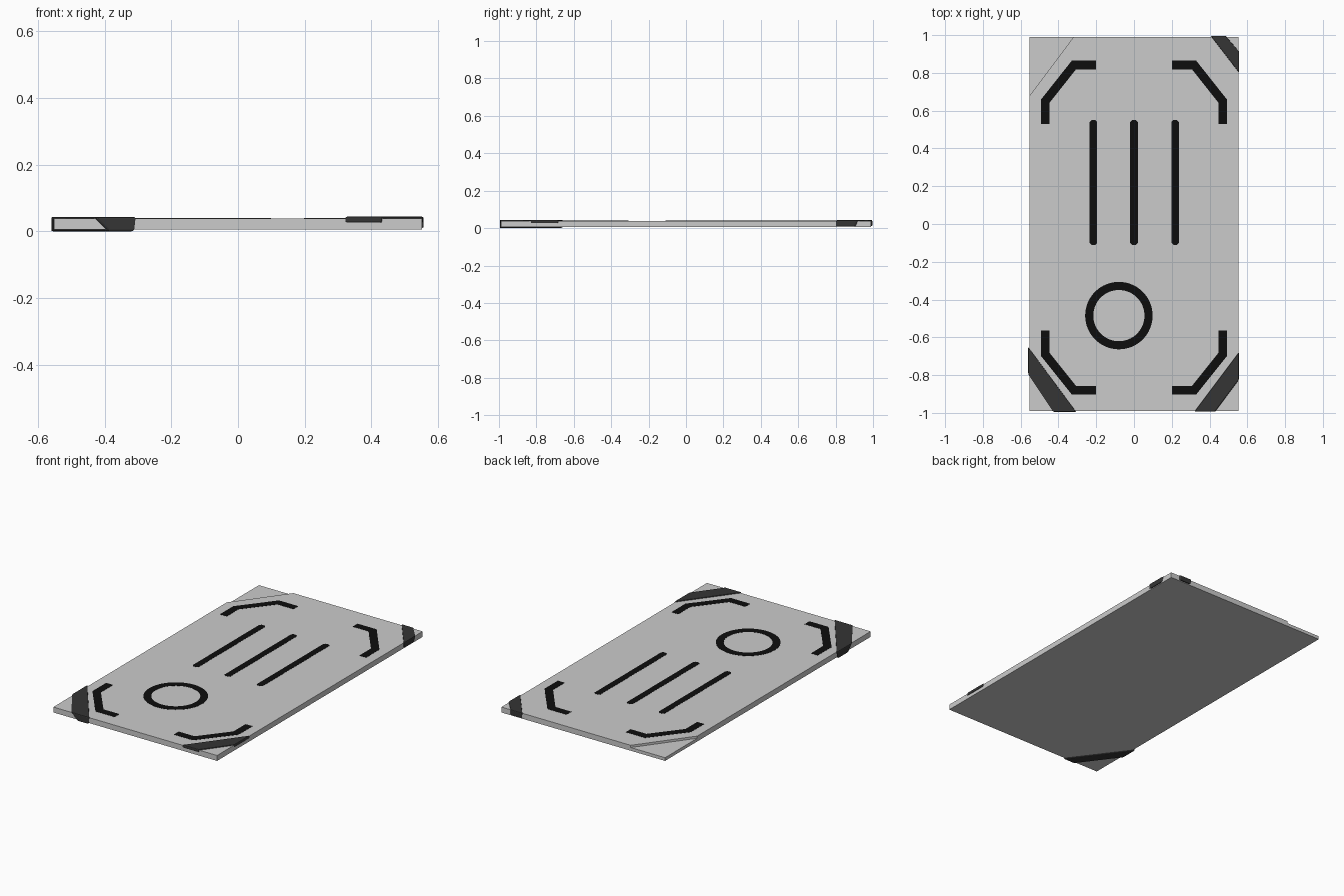
import bpy, bmesh, math
from mathutils import Vector

if "Cube" in bpy.data.objects:
    bpy.data.objects.remove(bpy.data.objects["Cube"])


def material(name, rgb):
    m = bpy.data.materials.new(name)
    m.diffuse_color = (*rgb, 1)
    m.use_nodes = True
    m.node_tree.nodes["Principled BSDF"].inputs["Base Color"].default_value = m.diffuse_color
    return m


CARD = material("light grey", (0.60, 0.60, 0.60))
BAND = material("dark grey", (0.035, 0.035, 0.035))
INK = material("black", (0.004, 0.004, 0.004))


def add(name, bm, mat):
    bmesh.ops.recalc_face_normals(bm, faces=bm.faces)
    me = bpy.data.meshes.new(name)
    bm.to_mesh(me)
    bm.free()
    me.materials.append(mat)
    ob = bpy.data.objects.new(name, me)
    bpy.context.collection.objects.link(ob)
    return ob


def loft(name, low, high, z0, z1, mat, bevel=0):
    """Solid between a lower and an upper outline."""
    bm = bmesh.new()
    a = [bm.verts.new((x, y, z0)) for x, y in low]
    b = [bm.verts.new((x, y, z1)) for x, y in high]
    n = len(a)
    bm.faces.new(a[::-1])
    bm.faces.new(b)
    for i in range(n):
        j = (i + 1) % n
        bm.faces.new((a[i], a[j], b[j], b[i]))
    ob = add(name, bm, mat)
    if bevel:
        m = ob.modifiers.new("soft edge", 'BEVEL')
        m.width, m.segments = bevel, 2
        m.limit_method = 'ANGLE'
    return ob


def stroke(name, path, width, closed=False):
    """Thin mitred line plate lying on the cover."""
    p = [Vector(q) for q in path]
    n = len(p)
    left, right = [], []
    for i in range(n):
        d0 = p[i] - p[i - 1] if closed or i else p[1] - p[0]
        d1 = p[(i + 1) % n] - p[i] if closed or i < n - 1 else d0
        n0 = Vector((-d0.y, d0.x)).normalized()
        n1 = Vector((-d1.y, d1.x)).normalized()
        m = (n0 + n1).normalized()
        m *= width / 2 / m.dot(n0)
        left.append(p[i] + m)
        right.append(p[i] - m)
    bm = bmesh.new()
    L = [bm.verts.new((v.x, v.y, 0.0385)) for v in left]
    R = [bm.verts.new((v.x, v.y, 0.0385)) for v in right]
    for i in range(n if closed else n - 1):
        j = (i + 1) % n
        bm.faces.new((L[i], R[i], R[j], L[j]))
    ret = bmesh.ops.extrude_face_region(bm, geom=bm.faces[:])
    for v in ret["geom"]:
        if isinstance(v, bmesh.types.BMVert):
            v.co.z += 0.0015
    return add(name, bm, INK)


# Backing sheet and cover sheet with one clipped corner
W, H = 0.552, 0.99
rect = [(-W, -H), (W, -H), (W, H), (-W, H)]
cover = [(-W, -H), (W, -H), (W, H), (-0.32, H), (-W, 0.68)]
loft("backing_sheet", rect, rect, 0.006, 0.0255, CARD)
loft("cover_sheet", cover, cover, 0.0255, 0.039, CARD)

# Corner straps: one wraps underneath, one wraps the sides, one sits on the cover
loft("front_left_strap",
     [(-0.56, -0.66), (-0.56, -0.76), (-0.385, -0.995), (-0.31, -0.995)],
     [(-0.56, -0.65), (-0.56, -0.80), (-0.43, -0.995), (-0.305, -0.995)],
     0.0, 0.0435, BAND, 0.005)
loft("front_right_strap",
     [(0.555, -0.68), (0.32, -0.993), (0.43, -0.993), (0.555, -0.825)],
     [(0.555, -0.68), (0.32, -0.993), (0.43, -0.993), (0.555, -0.825)],
     0.0255, 0.0445, BAND, 0.005)
loft("back_right_strap",
     [(0.557, 0.80), (0.557, 0.90), (0.485, 0.996), (0.41, 0.996)],
     [(0.557, 0.80), (0.557, 0.915), (0.485, 0.996), (0.405, 0.996)],
     0.010, 0.0435, BAND, 0.005)

# Printed corner brackets, mirrored left and right
for side, s in (("left", -1), ("right", 1)):
    stroke(f"back_{side}_bracket",
           [(s * .20, .842), (s * .318, .842), (s * .47, .65), (s * .47, .53)], 0.046)
    stroke(f"front_{side}_bracket",
           [(s * .20, -.88), (s * .318, -.88), (s * .47, -.69), (s * .47, -.565)], 0.046)

# Printed long lines with tapered ends
for i, x in enumerate((-0.215, 0.0, 0.218)):
    w = 0.02
    y0, y1 = -0.11, 0.55
    bar = [(x - w / 2, y0), (x + w / 2, y0), (x + w, y0 + .01), (x + w, y1 - .01),
           (x + w / 2, y1), (x - w / 2, y1), (x - w, y1 - .01), (x - w, y0 + .01)]
    loft(f"long_line_{i + 1}", bar, bar, 0.0385, 0.040, INK)

# Printed ring
ring = [(-0.08 + 0.157 * math.cos(t), -0.485 + 0.157 * math.sin(t))
        for t in (2 * math.pi * k / 64 for k in range(64))]
stroke("round_mark", ring, 0.043, closed=True)
